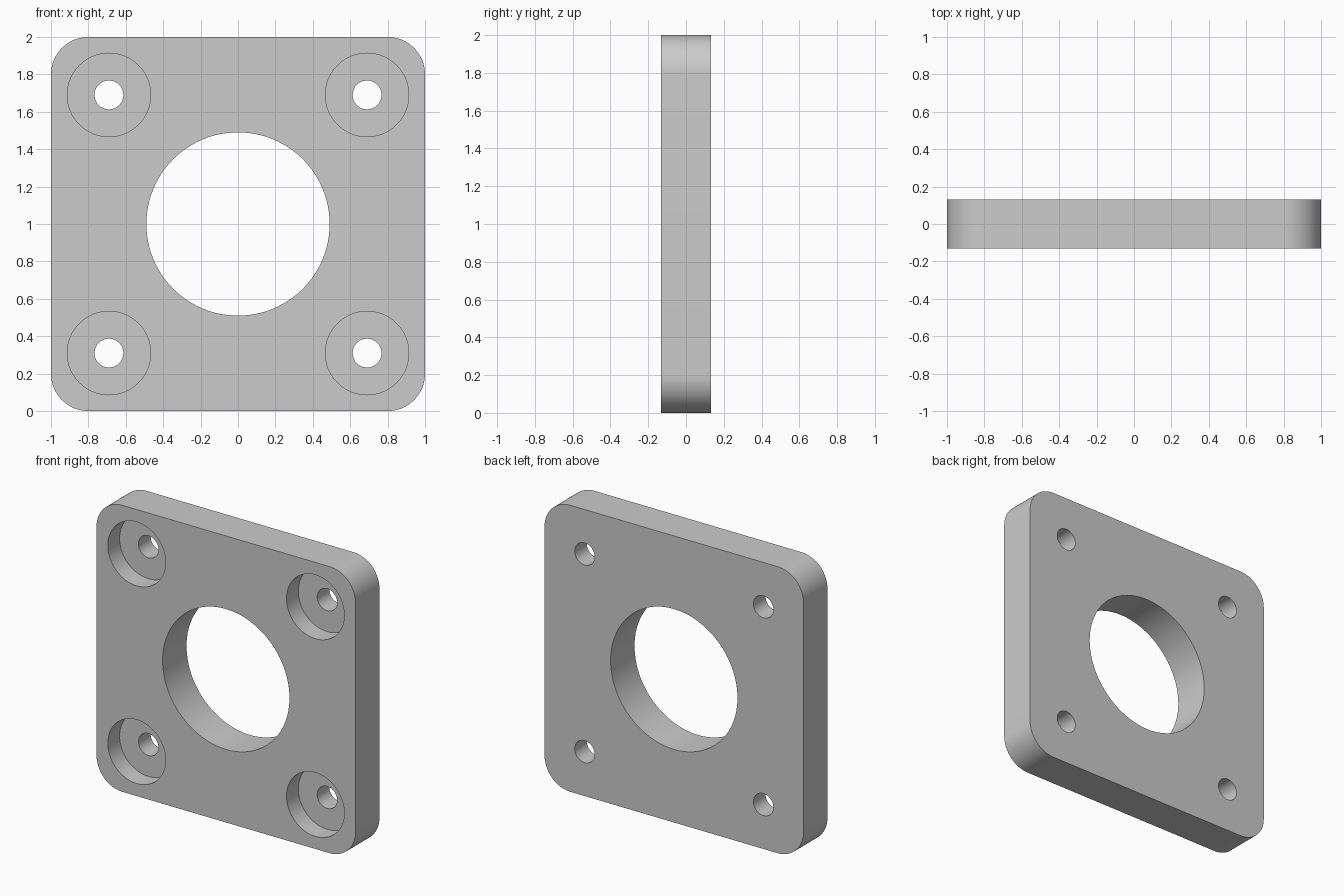
import bpy, bmesh
from math import radians, pi, cos, sin

if "Cube" in bpy.data.objects:
    bpy.data.objects.remove(bpy.data.objects["Cube"])

HALF_T = 0.132      # half plate thickness
CORNER_R = 0.2
BOLT = 0.69         # bolt offset from the centre
POCKET_DEPTH = 0.13


def cutter(name, x, z, radius, y0, y1, sides):
    """Cylinder along y used to bore the plate."""
    bpy.ops.mesh.primitive_cylinder_add(
        vertices=sides, radius=radius, depth=y1 - y0,
        location=(x, (y0 + y1) / 2, z), rotation=(pi / 2, 0, 0))
    ob = bpy.context.object
    ob.name = name
    ob.hide_render = True
    return ob


# Plate: rounded square extruded through its thickness
bm = bmesh.new()
steps = 16
c = 1 - CORNER_R
outline = []
for i, (sx, sz) in enumerate([(1, 1), (-1, 1), (-1, -1), (1, -1)]):
    for k in range(steps + 1):
        a = (i + k / steps) * pi / 2
        outline.append(bm.verts.new((sx * c + CORNER_R * cos(a), -HALF_T,
                                     1 + sz * c + CORNER_R * sin(a))))
face = bm.faces.new(outline)
ext = bmesh.ops.extrude_face_region(bm, geom=[face])
bmesh.ops.translate(bm, vec=(0, 2 * HALF_T, 0),
                    verts=[g for g in ext["geom"] if isinstance(g, bmesh.types.BMVert)])
bmesh.ops.recalc_face_normals(bm, faces=bm.faces)
mesh = bpy.data.meshes.new("mounting_plate")
bm.to_mesh(mesh)
bm.free()
plate = bpy.data.objects.new("mounting_plate", mesh)
bpy.context.collection.objects.link(plate)

# Centre bore, four bolt holes and their front counterbores
cutters = [cutter("centre_bore", 0, 1, 0.49, -0.3, 0.3, 96)]
for sx in (-1, 1):
    for sz in (-1, 1):
        x, z = sx * BOLT, 1 + sz * BOLT
        cutters.append(cutter("counterbore", x, z, 0.223, -0.3, -HALF_T + POCKET_DEPTH, 64))
        cutters.append(cutter("bolt_hole", x, z, 0.077, -0.31, 0.31, 48))

bpy.ops.object.select_all(action='DESELECT')
plate.select_set(True)
bpy.context.view_layer.objects.active = plate
for cut in cutters:
    mod = plate.modifiers.new(cut.name, 'BOOLEAN')
    mod.operation = 'DIFFERENCE'
    mod.solver = 'EXACT'
    mod.object = cut
    bpy.ops.object.modifier_apply(modifier=mod.name)
for cut in cutters:
    bpy.data.objects.remove(cut, do_unlink=True)

bpy.ops.object.shade_smooth_by_angle(angle=radians(30))
